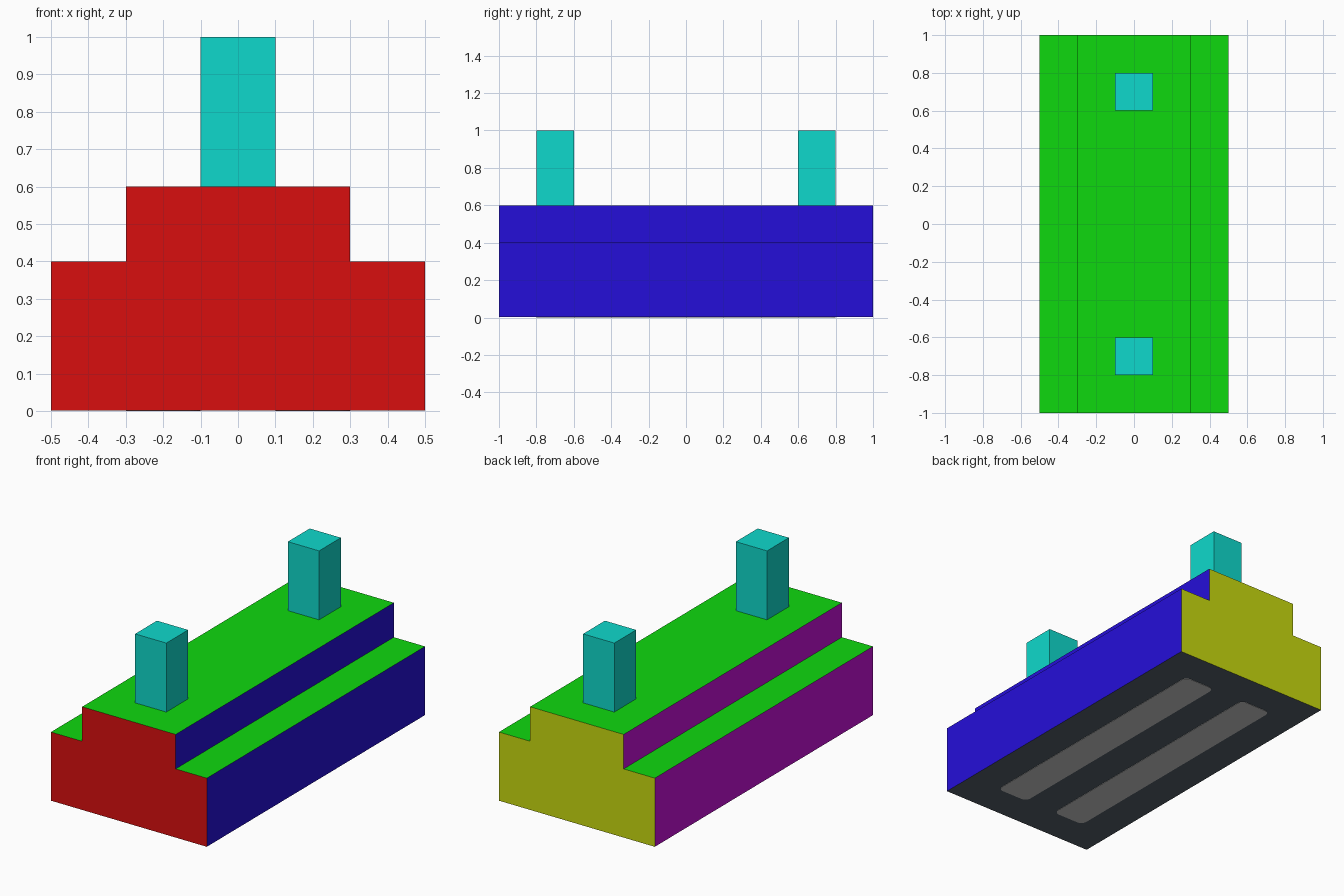
import bpy, bmesh, math
from mathutils import Vector

old = bpy.data.objects.get("Cube")
if old:
    bpy.data.objects.remove(old, do_unlink=True)


def linear(c):
    c /= 255
    return c / 12.92 if c <= 0.04045 else ((c + 0.055) / 1.055) ** 2.4


def material(name, *rgb):
    color = [linear(c) for c in rgb] + [1]
    mat = bpy.data.materials.new(name)
    mat.use_nodes = True
    mat.diffuse_color = color
    mat.node_tree.nodes["Principled BSDF"].inputs["Base Color"].default_value = color
    return mat


red = material("front red", 217, 15, 15)
yellow = material("back yellow", 200, 217, 15)
blue = material("left blue", 37, 15, 217)
purple = material("right purple", 200, 15, 217)
green = material("top green", 15, 217, 15)
slate = material("underside slate", 86, 96, 106)
grey = material("strip grey", 204, 204, 204)
cyan = material("post cyan", 15, 217, 204)


def extrude(name, points, direction, mats):
    """Extrude a closed planar outline along a direction."""
    bm = bmesh.new()
    face = bm.faces.new([bm.verts.new(p) for p in points])
    new = bmesh.ops.extrude_face_region(bm, geom=[face], use_keep_orig=True)["geom"]
    bmesh.ops.translate(bm, vec=direction,
                        verts=[v for v in new if isinstance(v, bmesh.types.BMVert)])
    bmesh.ops.recalc_face_normals(bm, faces=bm.faces)
    mesh = bpy.data.meshes.new(name)
    bm.to_mesh(mesh)
    bm.free()
    for m in mats:
        mesh.materials.append(m)
    obj = bpy.data.objects.new(name, mesh)
    bpy.context.collection.objects.link(obj)
    return obj


# Stepped body, each face coloured by the direction it faces
BASE = 0.002
half = [(0.5, BASE), (0.5, 0.4), (0.3, 0.4), (0.3, 0.6)]
profile = half + [(-x, z) for x, z in reversed(half)]
sides = [((0, -1, 0), red), ((0, 1, 0), yellow), ((1, 0, 0), blue),
         ((-1, 0, 0), purple), ((0, 0, 1), green), ((0, 0, -1), slate)]
body = extrude("stepped_body", [(x, -1, z) for x, z in profile], (0, 2, 0),
               [m for _, m in sides])
for poly in body.data.polygons:
    poly.material_index = max(range(len(sides)),
                              key=lambda i: poly.normal.dot(Vector(sides[i][0])))

# Square posts at the front and back
for name, y in (("front_post", -0.7), ("back_post", 0.7)):
    square = [(sx * 0.1, y + sy * 0.1, 0.6)
              for sx, sy in ((-1, -1), (1, -1), (1, 1), (-1, 1))]
    extrude(name, square, (0, 0, 0.4), [cyan])


# Rounded strips on the underside
def rounded_rect(cx, hx, hy, r, steps=6):
    points = []
    for corner, (sx, sy) in enumerate(((1, 1), (-1, 1), (-1, -1), (1, -1))):
        for i in range(steps + 1):
            a = math.pi / 2 * (corner + i / steps)
            points.append((cx + sx * (hx - r) + r * math.cos(a),
                           sy * (hy - r) + r * math.sin(a), 0))
    return points


for name, x in (("left_strip", 0.2), ("right_strip", -0.2)):
    extrude(name, rounded_rect(x, 0.1, 0.8, 0.035), (0, 0, 0.004), [grey])
